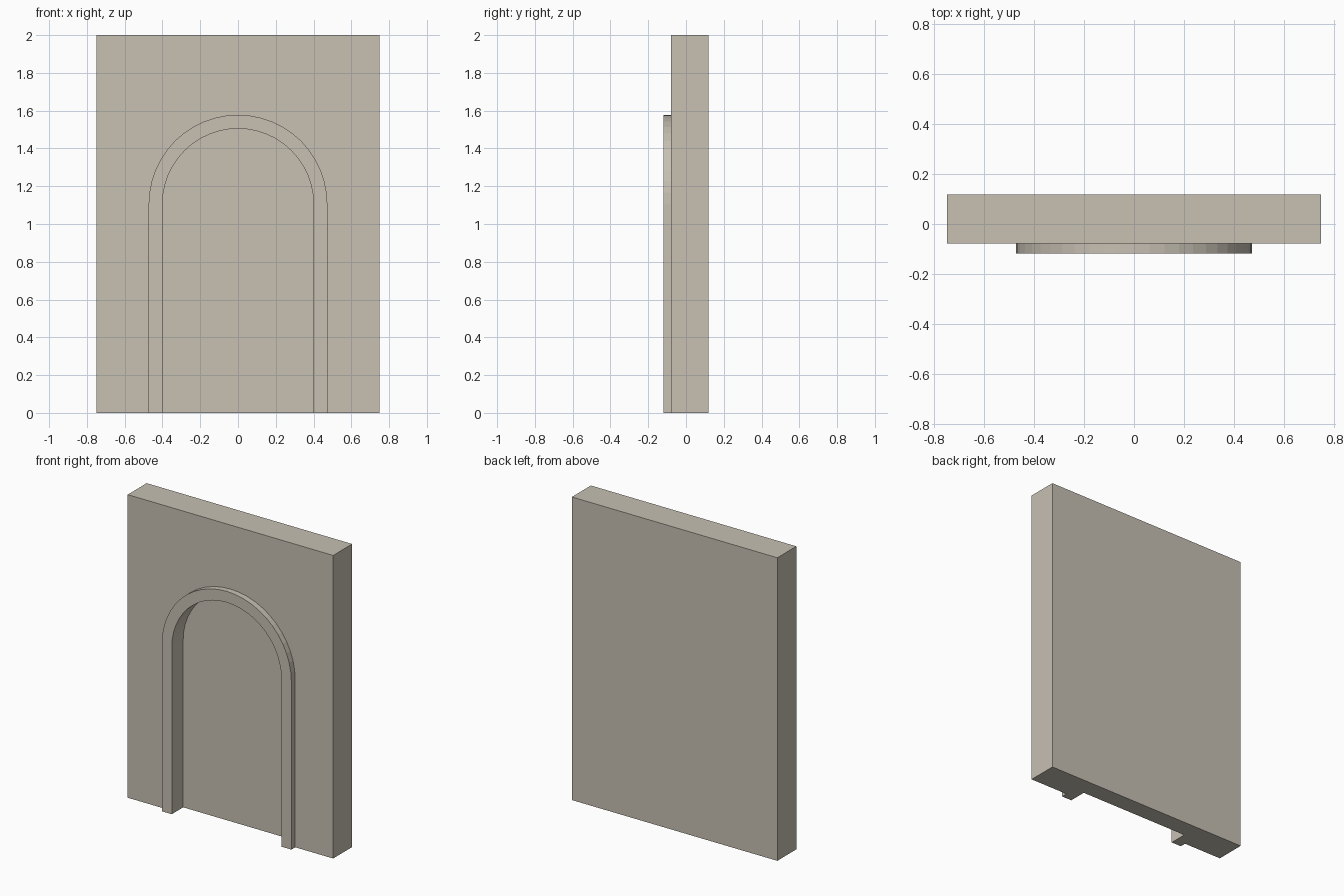
import bpy, bmesh
from math import cos, sin, pi

default = bpy.data.objects.get("Cube")
if default:
    bpy.data.objects.remove(default)

# Key dimensions
WIDTH, HEIGHT = 1.5, 2.0
FRONT, WALL_FRONT, RECESS_BACK, BACK = -0.119, -0.079, 0.0, 0.119
INNER, OUTER, SPRING = 0.4, 0.473, 1.105
SEGMENTS = 24

stone = bpy.data.materials.new("warm grey stone")
stone.use_nodes = True
colour = (0.57, 0.525, 0.45, 1)
stone.diffuse_color = colour
stone.node_tree.nodes["Principled BSDF"].inputs["Base Color"].default_value = colour


def arch(radius, bottom=0.0):
    """Outline of a round arch on straight legs, right foot to left foot."""
    curve = [(radius * cos(pi * i / SEGMENTS), SPRING + radius * sin(pi * i / SEGMENTS))
             for i in range(SEGMENTS + 1)]
    return [(radius, bottom)] + curve + [(-radius, bottom)]


def extrude_profile(name, outline, y0, y1):
    """Solid made by extruding an x-z outline from y0 back to y1."""
    bm = bmesh.new()
    face = bm.faces.new([bm.verts.new((x, y0, z)) for x, z in outline])
    result = bmesh.ops.extrude_face_region(bm, geom=[face], use_keep_orig=True)
    moved = [v for v in result["geom"] if isinstance(v, bmesh.types.BMVert)]
    bmesh.ops.translate(bm, vec=(0, y1 - y0, 0), verts=moved)
    bmesh.ops.recalc_face_normals(bm, faces=bm.faces)
    mesh = bpy.data.meshes.new(name)
    bm.to_mesh(mesh)
    bm.free()
    mesh.materials.append(stone)
    obj = bpy.data.objects.new(name, mesh)
    bpy.context.collection.objects.link(obj)
    return obj


# Wall slab
half = WIDTH / 2
wall = extrude_profile("wall", [(-half, 0), (half, 0), (half, HEIGHT), (-half, HEIGHT)],
                       WALL_FRONT, BACK)

# Arched recess cut into the wall front, open at the foot
cutter = extrude_profile("recess_cutter", arch(INNER, -0.1), FRONT - 0.1, RECESS_BACK)
cutter.hide_render = True
cut = wall.modifiers.new("recess", 'BOOLEAN')
cut.operation = 'DIFFERENCE'
cut.solver = 'EXACT'
cut.object = cutter
bpy.context.view_layer.objects.active = wall
bpy.ops.object.modifier_apply(modifier=cut.name)
bpy.data.objects.remove(cutter)

# Raised moulding around the recess
extrude_profile("arch_moulding", arch(OUTER) + arch(INNER)[::-1], FRONT, WALL_FRONT)
